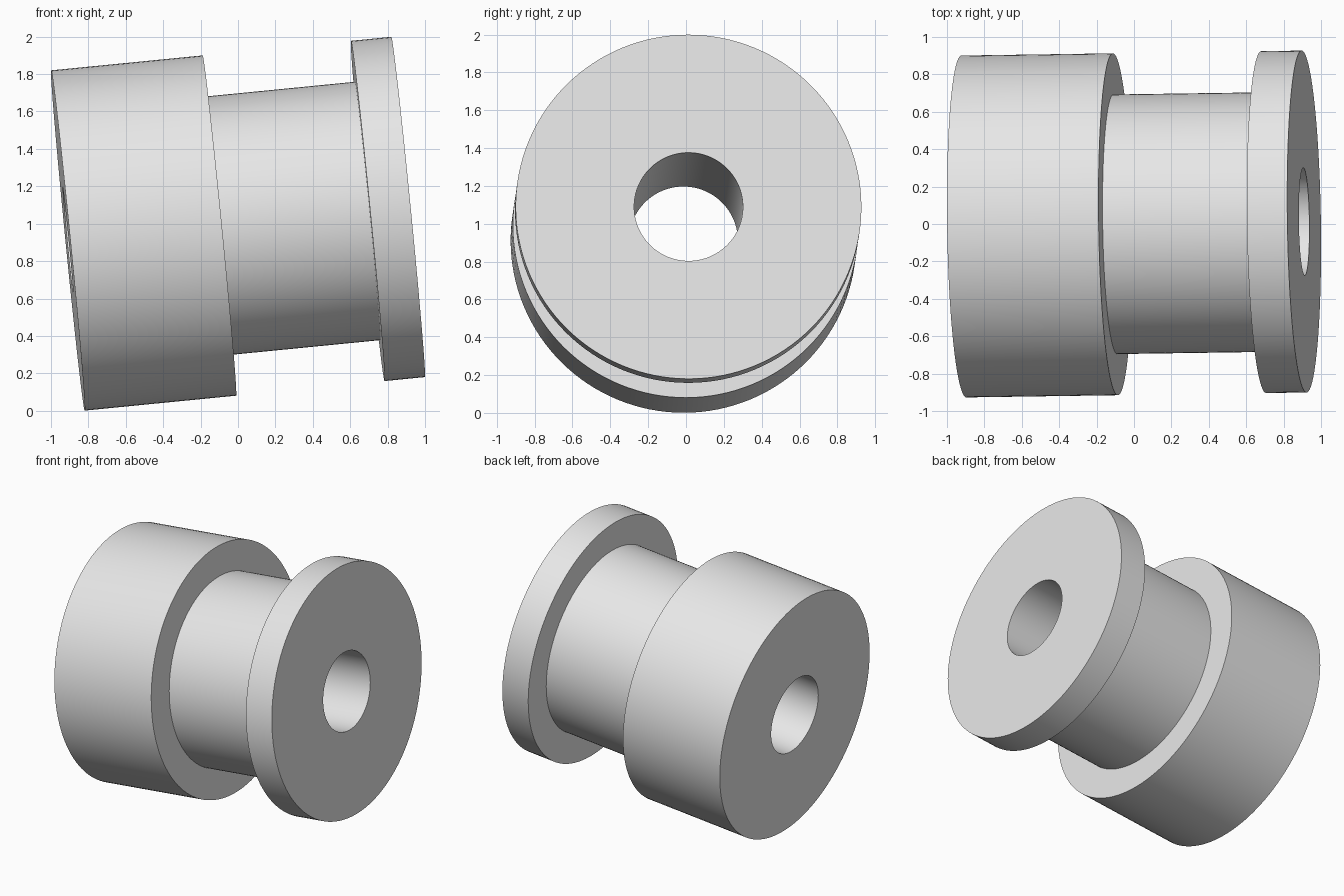
import bpy
import bmesh
from math import cos, sin, tau, radians
from mathutils import Vector

cube = bpy.data.objects.get("Cube")
if cube:
    bpy.data.objects.remove(cube, do_unlink=True)

SEGMENTS = 128
BORE = 0.2875
FLANGE = 0.914
HUB = 0.694

# plain grey material
grey = bpy.data.materials.new("light_grey")
grey.use_nodes = True
colour = (0.8, 0.8, 0.8, 1.0)
grey.diffuse_color = colour
grey.node_tree.nodes["Principled BSDF"].inputs["Base Color"].default_value = colour


def lathe(name, profile, centre, axis):
    """Revolve a closed (along, radius) profile around an axis."""
    bm = bmesh.new()
    rings = []
    for i in range(SEGMENTS):
        a = tau * i / SEGMENTS
        rings.append([bm.verts.new((r * cos(a), r * sin(a), h)) for h, r in profile])
    count = len(profile)
    for i in range(SEGMENTS):
        here, there = rings[i], rings[(i + 1) % SEGMENTS]
        for j in range(count):
            k = (j + 1) % count
            bm.faces.new((here[j], there[j], there[k], here[k]))
    bmesh.ops.recalc_face_normals(bm, faces=bm.faces)
    mesh = bpy.data.meshes.new(name)
    bm.to_mesh(mesh)
    bm.free()
    mesh.materials.append(grey)
    obj = bpy.data.objects.new(name, mesh)
    bpy.context.collection.objects.link(obj)
    obj.rotation_euler = axis.to_track_quat("Z", "Y").to_euler()
    obj.location = centre
    bpy.ops.object.select_all(action="DESELECT")
    obj.select_set(True)
    bpy.context.view_layer.objects.active = obj
    bpy.ops.object.shade_smooth_by_angle(angle=radians(30))
    return obj


# slightly tilted spool: wide drum, narrow hub, thin flange, through bore
half = FLANGE
drum_end = -half + 0.814
flange_start = half - 0.217
profile = [
    (-half, BORE), (-half, FLANGE),
    (drum_end, FLANGE), (drum_end, HUB),
    (flange_start, HUB), (flange_start, FLANGE),
    (half, FLANGE), (half, BORE),
]
lathe("flanged_bushing", profile, Vector((0, 0, 1)), Vector((0.995, 0.0145, 0.098)))
